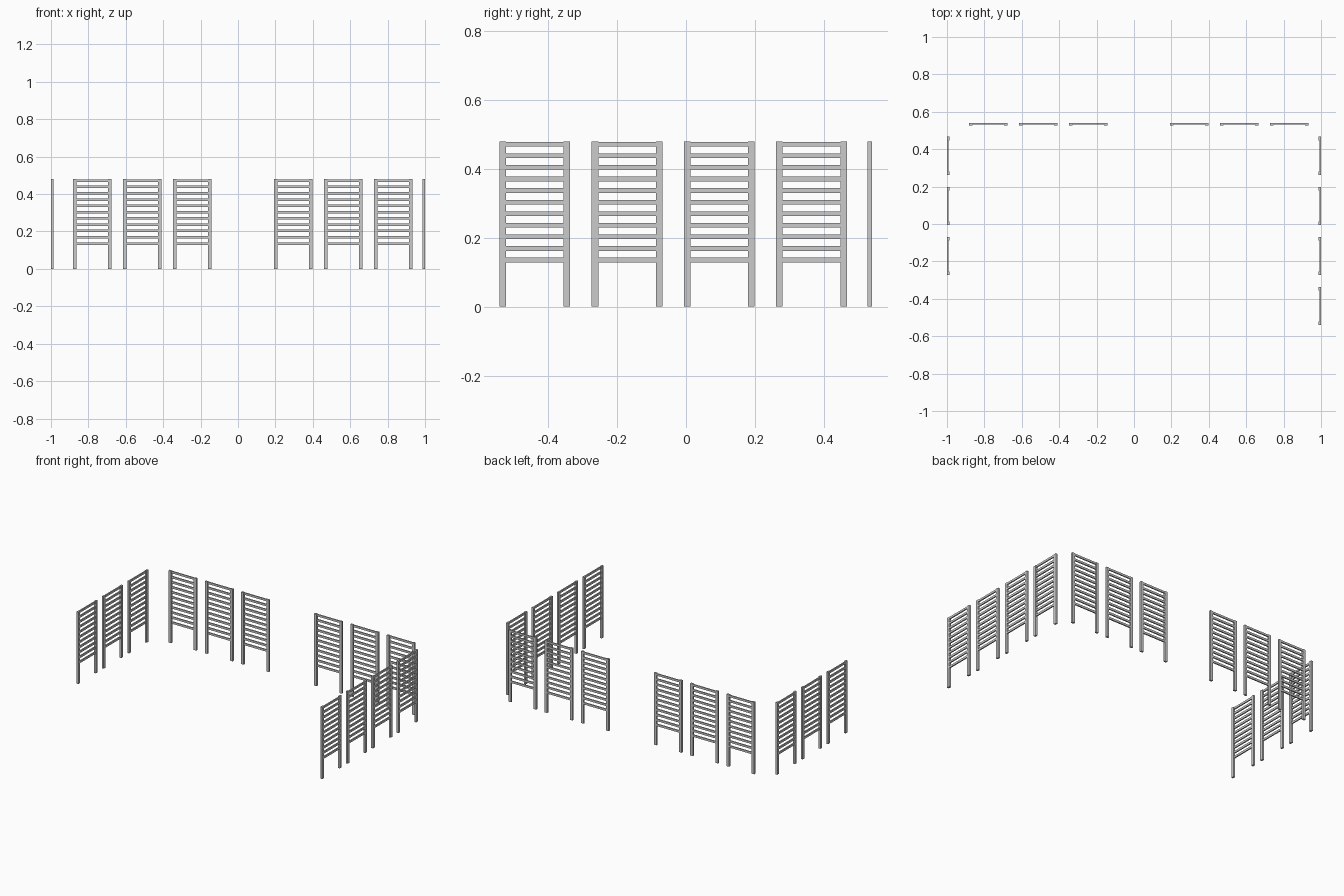
import bpy, bmesh
from math import radians
from mathutils import Matrix, Vector

cube = bpy.data.objects.get("Cube")
if cube:
    bpy.data.objects.remove(cube, do_unlink=True)

WIDTH, HEIGHT, POST, DEPTH = 0.205, 0.48, 0.019, 0.013
SLATS, SLAT_H, SLAT_D = 11, 0.0135, 0.008
SLAT_LOW, SLAT_PITCH = 0.1355, 0.0336

grey = bpy.data.materials.new("plain grey")
grey.use_nodes = True
colour = (0.6, 0.6, 0.6, 1)
grey.diffuse_color = colour
grey.node_tree.nodes["Principled BSDF"].inputs["Base Color"].default_value = colour


def add_box(bm, centre, size):
    matrix = Matrix.Translation(centre) @ Matrix.Diagonal(Vector(size).to_4d())
    bmesh.ops.create_cube(bm, size=1, matrix=matrix)


# One slatted panel: two posts with slats flush to the outer (+y) side
bm = bmesh.new()
for side in (-1, 1):
    add_box(bm, (side * (WIDTH - POST) / 2, 0, HEIGHT / 2), (POST, DEPTH, HEIGHT))
for i in range(SLATS):
    add_box(bm, (0, (DEPTH - SLAT_D) / 2 - 0.0005, SLAT_LOW + i * SLAT_PITCH),
            (WIDTH - 2 * POST, SLAT_D, SLAT_H))
panel_mesh = bpy.data.meshes.new("slatted_panel")
bm.to_mesh(panel_mesh)
bm.free()
panel_mesh.materials.append(grey)


def add_panel(name, x, y, turn):
    panel = bpy.data.objects.new(name, panel_mesh)
    panel.location = (x, y, 0)
    panel.rotation_euler.z = radians(turn)
    bpy.context.collection.objects.link(panel)


STEP = 0.2675
EDGE_X = 1 - DEPTH / 2
EDGE_Y = 0.54 - DEPTH / 2

# Back row: two groups of three with a wide gap
for i in range(3):
    add_panel(f"back_right_panel_{i + 1}", -0.779 + i * STEP, EDGE_Y, 0)
    add_panel(f"back_left_panel_{i + 1}", 0.295 + i * STEP, EDGE_Y, 0)

# Side rows: four panels on the left, three on the right
for i in range(4):
    y = 0.364 - i * STEP
    add_panel(f"left_panel_{i + 1}", EDGE_X, y, -90)
    if i < 3:
        add_panel(f"right_panel_{i + 1}", -EDGE_X, y, 90)
